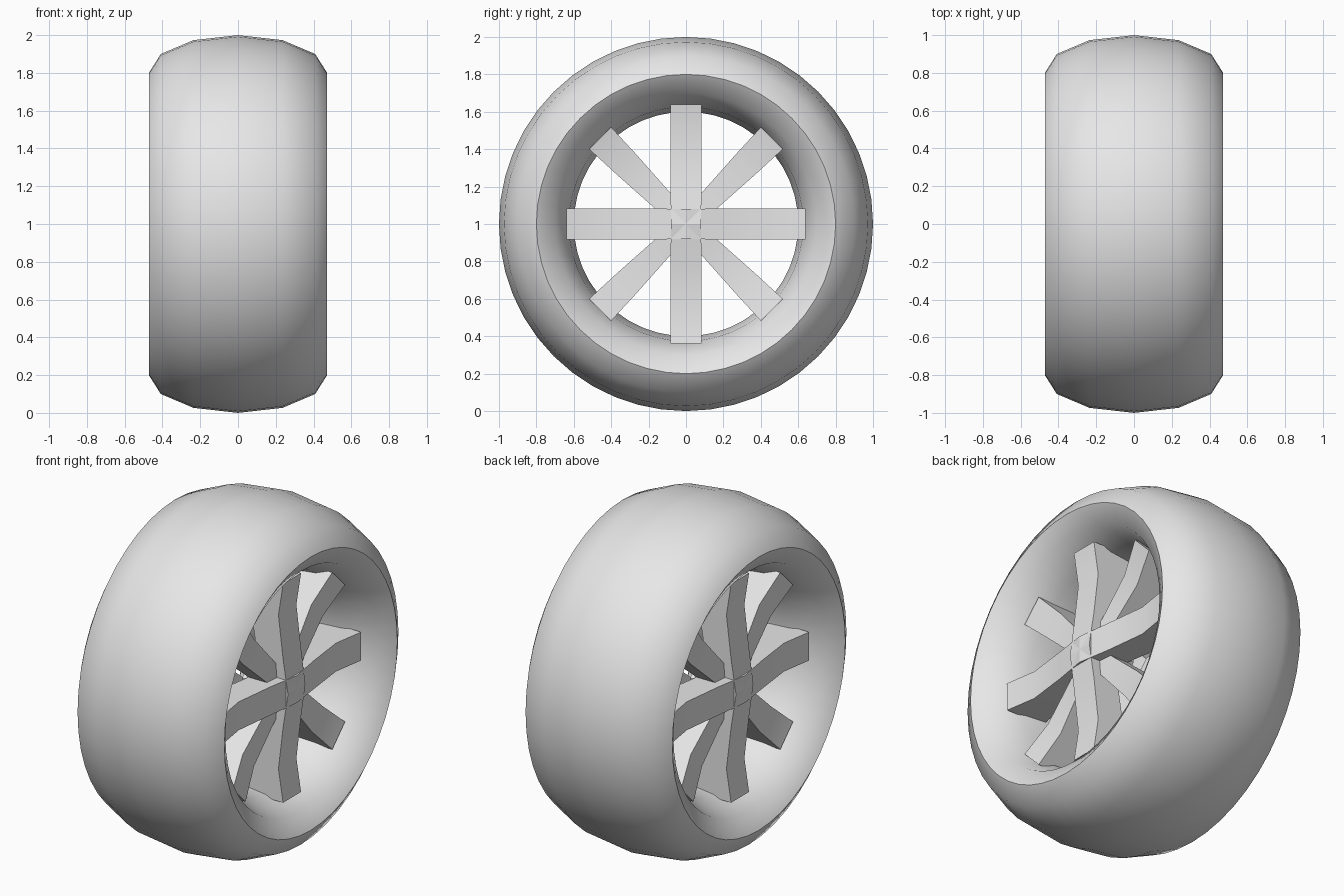
import bpy, bmesh, math
from mathutils import Matrix, Vector

cube = bpy.data.objects.get("Cube")
if cube:
    bpy.data.objects.remove(cube, do_unlink=True)

# One plain grey for the whole wheel
grey = bpy.data.materials.new("light_grey")
grey.use_nodes = True
grey.diffuse_color = (0.8, 0.8, 0.8, 1)
grey.node_tree.nodes["Principled BSDF"].inputs["Base Color"].default_value = (0.8, 0.8, 0.8, 1)

AXLE = Vector((0, 0, 1))


def finish(obj, angle):
    obj.data.materials.append(grey)
    bpy.ops.object.select_all(action="DESELECT")
    obj.select_set(True)
    bpy.context.view_layer.objects.active = obj
    bpy.ops.object.shade_smooth_by_angle(angle=math.radians(angle))


def make_object(name, bm, angle):
    bmesh.ops.recalc_face_normals(bm, faces=bm.faces)
    mesh = bpy.data.meshes.new(name)
    bm.to_mesh(mesh)
    bm.free()
    obj = bpy.data.objects.new(name, mesh)
    bpy.context.collection.objects.link(obj)
    obj.location = AXLE
    finish(obj, angle)


# Tyre: a torus stretched along the axle
bpy.ops.mesh.primitive_torus_add(major_radius=0.8, minor_radius=0.2,
                                 major_segments=48, minor_segments=12)
tyre = bpy.context.object
tyre.name = "tyre"
tyre.data.transform(Matrix.Translation(AXLE) @ Matrix.Rotation(math.pi / 2, 4, "Y")
                    @ Matrix.Diagonal((1, 1, 2.36, 1)))
finish(tyre, 60)


def spoke(name, stations, turn, side):
    """Loft rectangular sections (radius, half width, front, back) outward."""
    bm = bmesh.new()
    rings = []
    for radius, half, front, back in stations:
        corners = ((front, -half), (front, half), (back, half), (back, -half))
        rings.append([bm.verts.new((x * side, y, radius)) for x, y in corners])
    for a, b in zip(rings, rings[1:]):
        for i in range(4):
            j = (i + 1) % 4
            bm.faces.new((a[i], a[j], b[j], b[i]))
    bm.faces.new(rings[0])
    bm.faces.new(rings[-1])
    bm.transform(Matrix.Rotation(turn, 4, "X"))
    make_object(name, bm, 40)


main_arm = [(0, 0.08, 0.38, 0.2), (0.2, 0.083, 0.35, 0.18),
            (0.45, 0.083, 0.32, 0.14), (0.64, 0.083, 0.35, 0.1)]
diagonal_arm = [(0, 0.05, 0.32, 0.2), (0.2, 0.06, 0.3, 0.18),
                (0.45, 0.075, 0.29, 0.14), (0.65, 0.083, 0.33, 0.1)]

# Spokes and hub on both sides of the wheel
for side, label in ((1, "left"), (-1, "right")):
    for n in range(8):
        kind, arm = (("diagonal", diagonal_arm) if n % 2 else ("main", main_arm))
        spoke(f"{label}_{kind}_spoke_{n + 1}", arm, n * math.pi / 4, side)
    hub = bmesh.new()
    bmesh.ops.create_cone(hub, cap_ends=True, segments=8, radius1=0.19,
                          radius2=0.19, depth=0.14)
    hub.transform(Matrix.Translation((side * 0.22, 0, 0))
                  @ Matrix.Rotation(math.pi / 2, 4, "Y")
                  @ Matrix.Rotation(math.pi / 8, 4, "Z"))
    make_object(f"{label}_hub", hub, 30)
